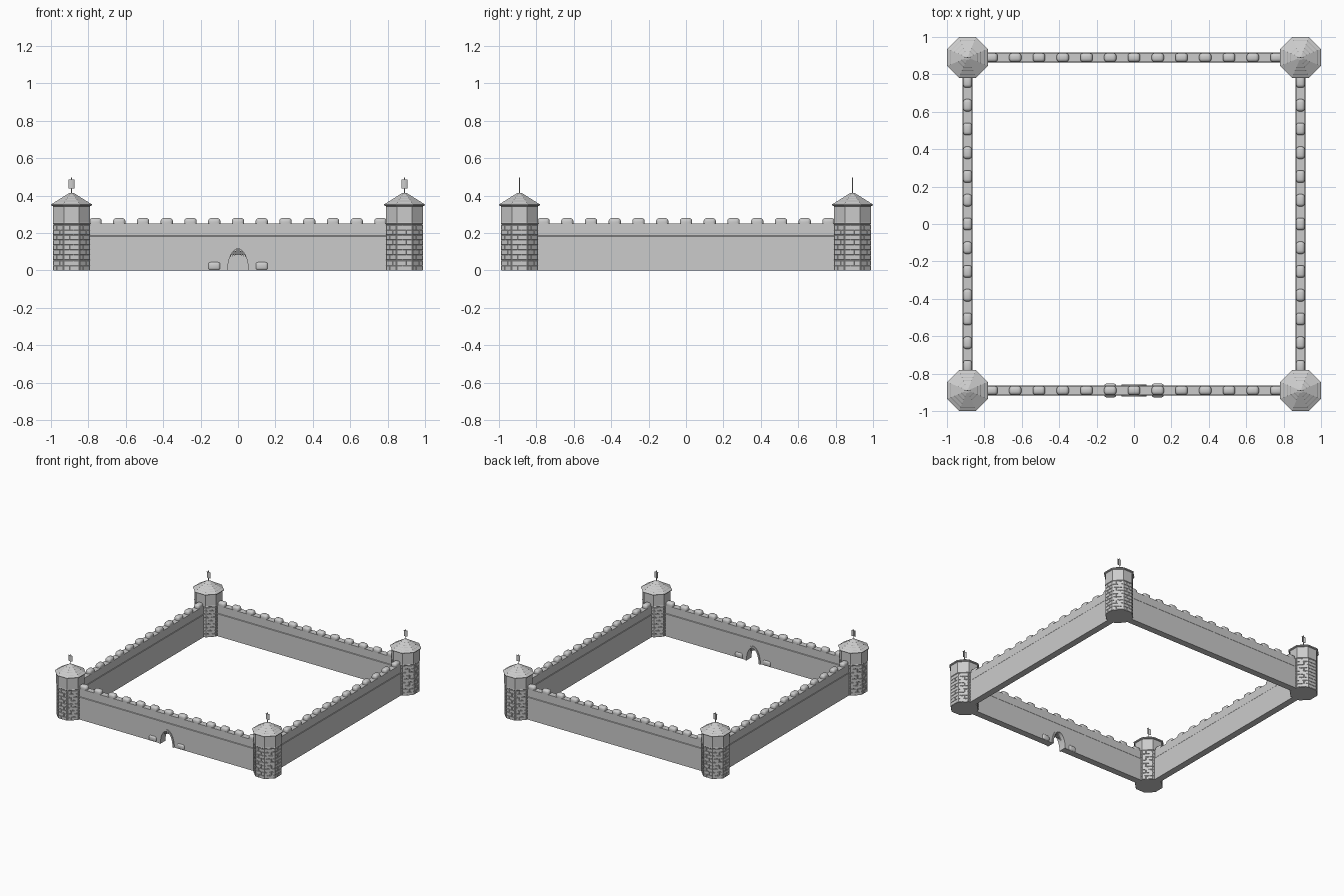
import bpy, bmesh, math
from mathutils import Matrix, Vector

if "Cube" in bpy.data.objects:
    bpy.data.objects.remove(bpy.data.objects["Cube"])

C = 0.89      # distance of wall lines and towers from the centre


def finish(bm, name, smooth=None):
    bmesh.ops.recalc_face_normals(bm, faces=bm.faces)
    me = bpy.data.meshes.new(name)
    bm.to_mesh(me)
    bm.free()
    ob = bpy.data.objects.new(name, me)
    bpy.context.collection.objects.link(ob)
    if smooth:
        bpy.ops.object.select_all(action='DESELECT')
        ob.select_set(True)
        bpy.context.view_layer.objects.active = ob
        bpy.ops.object.shade_smooth_by_angle(angle=math.radians(smooth))
    return ob


def box(bm, loc, size, bevel=0, seg=2, rot=0):
    m = (Matrix.Translation(loc) @ Matrix.Rotation(rot, 4, 'Z')
         @ Matrix.Diagonal((*size, 1)))
    vs = bmesh.ops.create_cube(bm, size=1, matrix=m)['verts']
    if bevel:
        es = list({e for v in vs for e in v.link_edges})
        bmesh.ops.bevel(bm, geom=es, offset=bevel, segments=seg,
                        affect='EDGES', profile=0.5)


def lathe(bm, profile, n, cx, cy):
    """Rings of n sides; the radius is measured to the flats."""
    rings = []
    for r, z in profile:
        r /= math.cos(math.pi / n)
        rings.append([bm.verts.new((cx + r * math.cos((i + .5) * math.tau / n),
                                    cy + r * math.sin((i + .5) * math.tau / n), z))
                      for i in range(n)])
    for a, b in zip(rings, rings[1:]):
        for i in range(n):
            j = (i + 1) % n
            bm.faces.new((a[i], a[j], b[j], b[i]))
    bm.faces.new(rings[0][::-1])
    bm.faces.new(rings[-1])


def prism(bm, pts, a, b):
    """Extrude a closed loop from its position by offset a to offset b."""
    a = [bm.verts.new(Vector(p) + Vector(a)) for p in pts]
    b = [bm.verts.new(Vector(p) + Vector(b)) for p in pts]
    for i in range(len(a)):
        j = (i + 1) % len(a)
        bm.faces.new((a[i], a[j], b[j], b[i]))
    bm.faces.new(a[::-1])
    bm.faces.new(b)


def arch(w, h, n=20):
    return [(w * math.cos(math.pi * i / n), -C, h * math.sin(math.pi * i / n))
            for i in range(n + 1)]


# Four walls with a thinner parapet, each topped with rounded merlons
section = [(-.027, 0), (.027, 0), (.027, .182), (.024, .186), (.024, .25),
           (-.024, .25), (-.024, .186), (-.027, .182)]
walls = []
for k, side in enumerate(('front', 'right', 'back', 'left')):
    turn = Matrix.Rotation(k * math.pi / 2, 4, 'Z')
    bm = bmesh.new()
    prism(bm, [(0, y - C, z) for y, z in section], (-.83, 0, 0), (.83, 0, 0))
    bm.transform(turn)
    walls.append(finish(bm, side + '_wall'))
    bm = bmesh.new()
    for i in range(-6, 7):
        box(bm, (i * .127, -C, .255), (.066, .048, .05), .017, 3)
    bm.transform(turn)
    finish(bm, side + '_merlons', 40)

# Gate opening through the front wall
bm = bmesh.new()
prism(bm, [(x, y, z - .0001) for x, y, z in arch(.058, .118)],
      (0, -.1, 0), (0, .1, 0))
cutter = finish(bm, 'gate_cutter')
mod = walls[0].modifiers.new('gate', 'BOOLEAN')
mod.object, mod.operation, mod.solver = cutter, 'DIFFERENCE', 'EXACT'
bpy.context.view_layer.objects.active = walls[0]
bpy.ops.object.modifier_apply(modifier='gate')
bpy.data.objects.remove(cutter)

# Arch surround
bm = bmesh.new()
prism(bm, arch(.068, .13) + arch(.055, .115)[::-1], (0, -.033, 0), (0, .033, 0))
finish(bm, 'gate_arch', 40)

# Raised portcullis
bm = bmesh.new()
for i in range(-4, 5):
    x = i * .0095
    top = .115 * math.sqrt(1 - (x / .055) ** 2)
    low = .086 - .012 * abs(i) / 4
    box(bm, (x, -C, (top + low) / 2), (.003, .004, top - low + .004))
for z in (.085, .093, .101):
    w = .055 * math.sqrt(1 - (z / .115) ** 2)
    box(bm, (0, -C, z), (2 * w, .004, .003))
finish(bm, 'portcullis')

# Guard stones beside the gate
bm = bmesh.new()
for s in (-1, 1):
    box(bm, (s * .127, -C, .0225), (.066, .074, .045), .014, 3)
finish(bm, 'gate_stones', 40)

# Corner towers
roof = [(.098, .342), (.107, .346), (.109, .352)]
for i in range(5):          # overlapping shingle courses
    r, z = .108 - i * .019, .354 + i * .012
    roof += [(r, z), (r - .018, z + .010)]
roof += [(.005, .415)]
for sx in (-1, 1):
    for sy in (-1, 1):
        x, y = sx * C, sy * C
        tag = ('front' if sy < 0 else 'back') + ('_left' if sx < 0 else '_right')
        bm = bmesh.new()
        lathe(bm, [(.097, 0), (.097, .246), (.101, .25), (.099, .256), (.099, .345)], 8, x, y)
        finish(bm, tag + '_tower')
        bm = bmesh.new()
        lathe(bm, roof, 8, x, y)
        finish(bm, tag + '_roof')

        # Staggered stone courses on the lower shaft
        bm = bmesh.new()
        for f in range(8):
            a = f * math.pi / 4
            n, t = Vector((math.cos(a), math.sin(a), 0)), Vector((-math.sin(a), math.cos(a), 0))
            for row in range(9):
                split = .012 if row % 2 else -.012
                for u0, u1 in ((-.038, split - .001), (split + .001, .038)):
                    p = Vector((x, y, .0137 + row * .027)) + n * .097 + t * (u0 + u1) / 2
                    box(bm, p, (.005, u1 - u0, .0245), .0015, 1, a)
        finish(bm, tag + '_tower_stones')

        # Flagpole and hanging curved banner
        bm = bmesh.new()
        lathe(bm, [(.0025, .40), (.0025, .496)], 8, x, y)
        box(bm, (x, y - .001, .485), (.032, .003, .003))
        us = [-1 + i / 3 for i in range(7)]
        edge = [(x + .016 * u, y + .003 - .005 * (1 - u * u), 0) for u in us]
        edge += [(px, py - .0015, 0) for px, py, _ in edge[::-1]]
        prism(bm, edge, (0, 0, .438), (0, 0, .485))
        finish(bm, tag + '_flag', 30)
